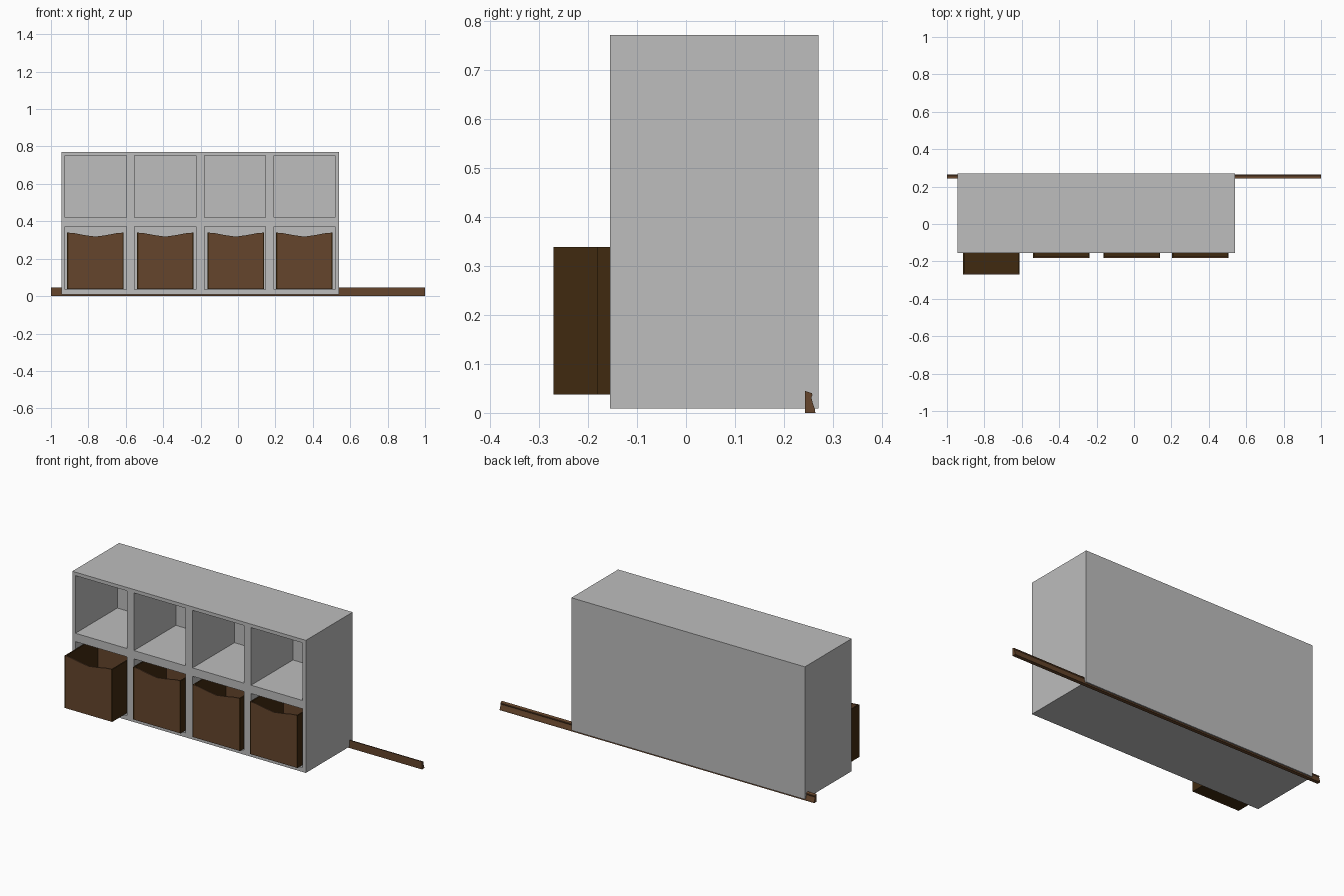
import bpy, bmesh
from mathutils import Vector

if "Cube" in bpy.data.objects:
    bpy.data.objects.remove(bpy.data.objects["Cube"])


def material(name, rgb):
    m = bpy.data.materials.new(name)
    m.diffuse_color = (*rgb, 1)
    m.use_nodes = True
    m.node_tree.nodes["Principled BSDF"].inputs["Base Color"].default_value = m.diffuse_color
    return m


GREY = material("cabinet grey", (0.51, 0.51, 0.51))
BROWN = material("warm brown", (0.130, 0.060, 0.025))
DARK = material("dark brown", (0.051, 0.023, 0.005))


def finish(name, bm, mats):
    bmesh.ops.recalc_face_normals(bm, faces=bm.faces)
    me = bpy.data.meshes.new(name)
    bm.to_mesh(me)
    bm.free()
    for m in mats:
        me.materials.append(m)
    ob = bpy.data.objects.new(name, me)
    bpy.context.collection.objects.link(ob)
    return ob


def prism(bm, points, offset, mat=0):
    """Closed solid: a polygon swept along offset."""
    offset = Vector(offset)
    a = [bm.verts.new(p) for p in points]
    b = [bm.verts.new(Vector(p) + offset) for p in points]
    faces = [bm.faces.new(a), bm.faces.new(b)]
    for i in range(len(a)):
        j = (i + 1) % len(a)
        faces.append(bm.faces.new((a[i], a[j], b[j], b[i])))
    for f in faces:
        f.material_index = mat


def box(bm, x0, x1, y0, y1, z0, z1, mat=0):
    prism(bm, [(x0, y0, z0), (x1, y0, z0), (x1, y0, z1), (x0, y0, z1)],
          (0, y1 - y0, 0), mat)


# Cabinet: gridded front pushed back into a solid, then cells recessed
FRONT, BACK = -0.155, 0.27
xs = [-0.945]
for i in range(4):
    xs += [-0.925 + i * 0.3723, -0.597 + i * 0.3723]
xs.append(0.54)
zs = [0.009, 0.034, 0.372, 0.42, 0.751, 0.771]
bm = bmesh.new()
grid = [[bm.verts.new((x, FRONT, z)) for z in zs] for x in xs]
cells, openings = [], []
for i in range(len(xs) - 1):
    for j in range(len(zs) - 1):
        f = bm.faces.new((grid[i][j], grid[i + 1][j],
                          grid[i + 1][j + 1], grid[i][j + 1]))
        cells.append(f)
        if i % 2 and j % 2:
            openings.append(f)
res = bmesh.ops.extrude_face_region(bm, geom=cells, use_keep_orig=True)
bmesh.ops.translate(bm, vec=(0, BACK - FRONT, 0),
                    verts=[v for v in res["geom"] if isinstance(v, bmesh.types.BMVert)])
res = bmesh.ops.extrude_discrete_faces(bm, faces=openings)
for f in res["faces"]:
    bmesh.ops.translate(bm, vec=(0, 0.38, 0), verts=f.verts)
finish("cabinet", bm, [GREY])


# Storage bins: dark sides and floor, brown front and back with a dipped rim
W, D, T, Z0, Z1 = 0.302, 0.30, 0.007, 0.038, 0.339


def bin_box(name, cx, y0):
    bm = bmesh.new()
    x0, x1, y1 = cx - W / 2, cx + W / 2, y0 + D
    box(bm, x0, x0 + T, y0, y1, Z0, Z1, 0)
    box(bm, x1 - T, x1, y0, y1, Z0, Z1, 0)
    box(bm, x0 + T, x1 - T, y0 + T, y1 - T, Z0, Z0 + T, 0)
    h = W / 2 - T
    rim = [(h, Z1), (h * 0.8, Z1 - 0.002), (h * 0.4, Z1 - 0.013), (0, Z1 - 0.021),
           (-h * 0.4, Z1 - 0.013), (-h * 0.8, Z1 - 0.002), (-h, Z1)]
    outline = [(-h, Z0), (h, Z0)] + rim
    for y in (y0, y1 - T):
        prism(bm, [(cx + px, y, pz) for px, pz in outline], (0, T, 0), 1)
    finish(name, bm, [DARK, BROWN])


for i, cx in enumerate((-0.762, -0.389, -0.011, 0.354)):
    bin_box(f"storage_bin_{i + 1}", cx, -0.27 if i == 0 else -0.181)

# Skirting board: moulded profile swept along x
profile = [(0.243, 0), (0.264, 0), (0.263, 0.008), (0.260, 0.016), (0.257, 0.026),
           (0.256, 0.032), (0.258, 0.036), (0.257, 0.040), (0.251, 0.042), (0.243, 0.045)]
bm = bmesh.new()
prism(bm, [(-1, y, z) for y, z in profile], (2, 0, 0))
finish("skirting_board", bm, [BROWN])
